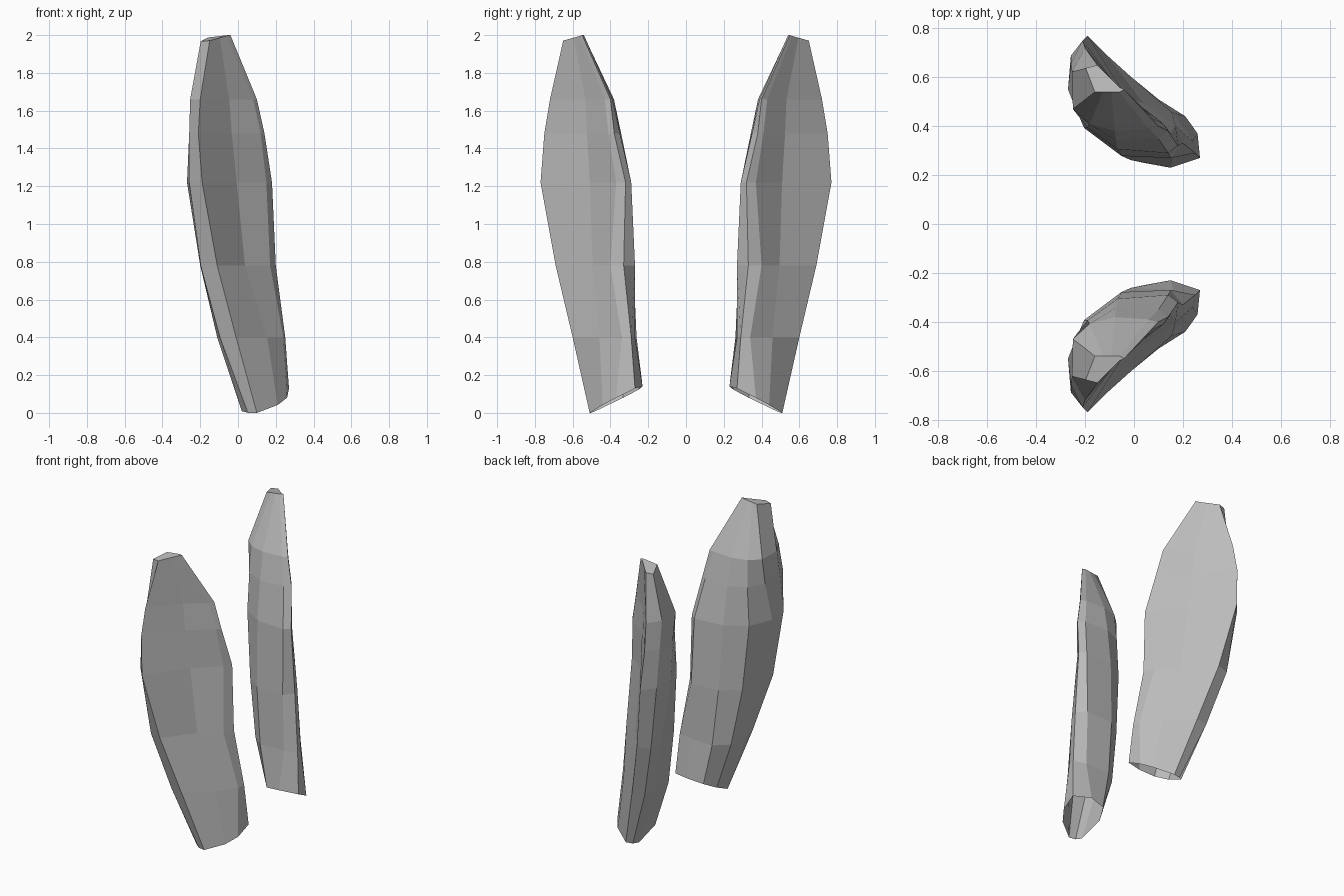
import bpy
import bmesh
from mathutils import Vector

old = bpy.data.objects.get("Cube")
if old:
    bpy.data.objects.remove(old, do_unlink=True)


def make_material(name, colour):
    mat = bpy.data.materials.new(name)
    mat.use_nodes = True
    mat.diffuse_color = colour
    mat.node_tree.nodes["Principled BSDF"].inputs["Base Color"].default_value = colour
    return mat


grey = make_material("plain grey", (0.5, 0.5, 0.5, 1))

# Rails running from the open base to the tip, as (x, y) at each level
levels = [None, .4, .78, 1.22, 1.48, 1.66, None]
outer_edge = [(.1, -.51), (-.01, -.6), (-.11, -.69), (-.19, -.77), (-.21, -.75), (-.2, -.72), (-.15, -.65)]
inner_lip = [(.26, -.37), (.24, -.34), (.17, -.4), (.15, -.37), (.12, -.41), (.08, -.43), (-.06, -.56)]
lip_rim = [(.27, -.27), (.25, -.29), (.2, -.33), (.18, -.32), (.14, -.38), (.1, -.4), (-.04, -.55)]
back_edge = [(.15, -.23), (.16, -.27), (.15, -.27), (.14, -.29), (.1, -.35), (.06, -.39), (-.06, -.54)]
side_edge = [(.02, -.48), (-.11, -.5), (-.2, -.55), (-.27, -.55), (-.25, -.5), (-.25, -.47), (-.16, -.54)]
dents = [-.02, -.02, .03, .03, .03, .02, 0]
bulges = [.09, .12, .12, .1, .08, .05, 0]
rim_bulges = [.01, .05, .06, .04, .04, .04, .06]
BACKWARD = Vector((-1, 1)).normalized()
OUTWARD = Vector((-1, -1)).normalized()


def section(i):
    """Cross-section of the ear: dented front, rounded rim and bulging back."""
    e, c, r, b, s = (Vector(rail[i]) for rail in
                     (outer_edge, inner_lip, lip_rim, back_edge, side_edge))
    middle = e.lerp(c, .6) + BACKWARD * dents[i]
    back_a = b.lerp(s, 1 / 3) + BACKWARD * bulges[i]
    back_b = b.lerp(s, 2 / 3) + BACKWARD * bulges[i]
    rim = s.lerp(e, .5) + OUTWARD * rim_bulges[i]
    return [e, middle, c, r, b, back_a, back_b, s, rim]


def height(i, p):
    """The two ends are cut on a slant; the levels between are flat."""
    if i == 0:
        return max(0, .49 * (p.y + .51) + .07 * (p.x - .1))
    if i == len(levels) - 1:
        return 2 + .12 * (p.x + .04) + .16 * (p.y + .55)
    return levels[i]


def make_ear(name, side):
    bm = bmesh.new()
    rings = [[bm.verts.new((p.x, p.y * side, height(i, p))) for p in section(i)]
             for i in range(len(levels))]
    # Skin between neighbouring sections
    for low, high in zip(rings, rings[1:]):
        for k in range(len(low)):
            n = (k + 1) % len(low)
            bm.faces.new((low[k], low[n], high[n], high[k]))
    # Closed tip, open base
    bm.faces.new(rings[-1])
    bmesh.ops.recalc_face_normals(bm, faces=bm.faces)
    mesh = bpy.data.meshes.new(name)
    bm.to_mesh(mesh)
    bm.free()
    mesh.materials.append(grey)
    ear = bpy.data.objects.new(name, mesh)
    bpy.context.collection.objects.link(ear)
    return ear


make_ear("front_ear", 1)
make_ear("rear_ear", -1)
